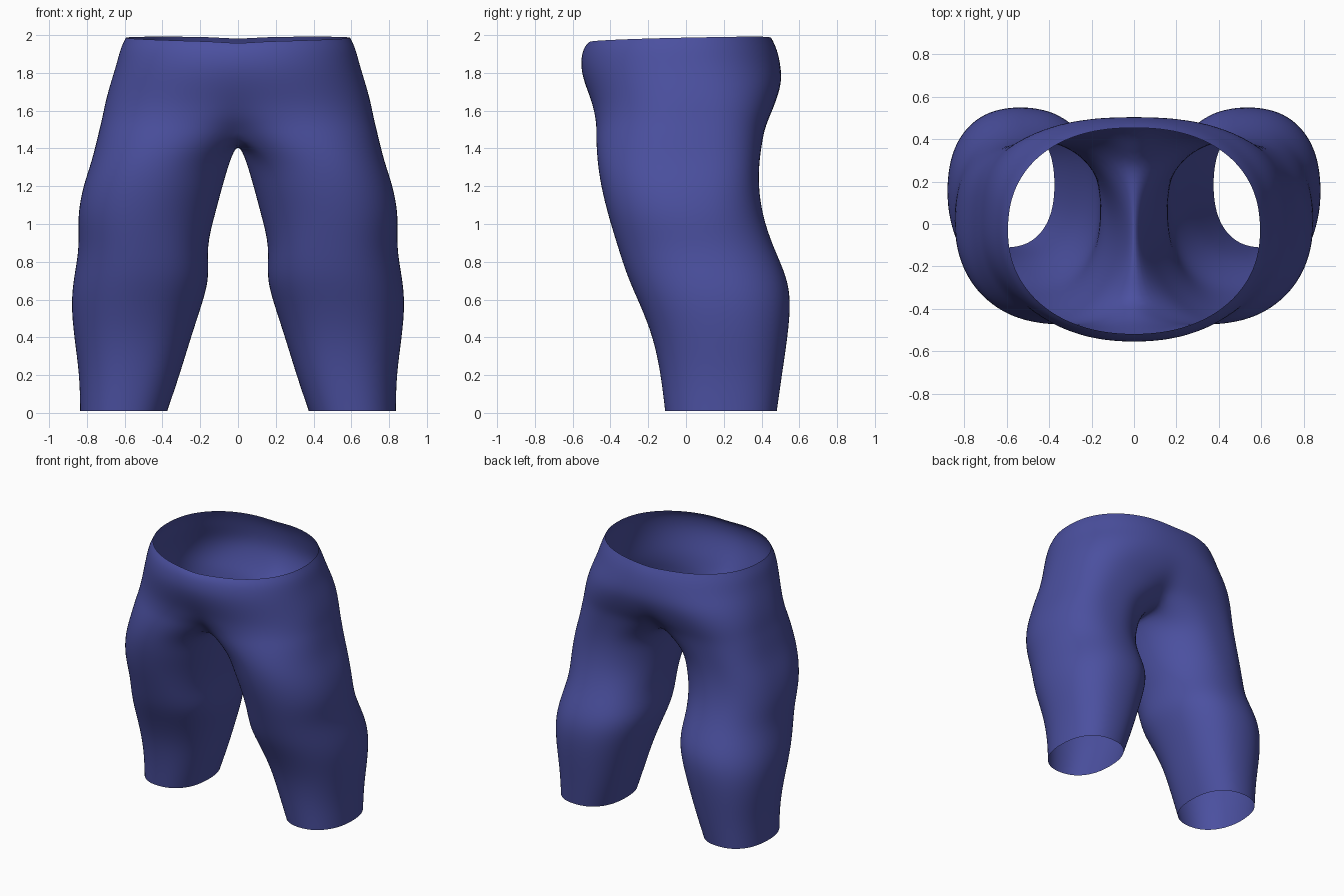
import bpy
import bmesh
from math import acos, cos, sin, pi, copysign

cube = bpy.data.objects.get("Cube")
if cube:
    bpy.data.objects.remove(cube, do_unlink=True)

OUTER, INNER = 18, 6      # segments round the outside and along the inseam
GROW = 1.011              # offsets the shrinkage of the subdivision

# Hip rings: height, outer x, lobe centre x, front y, back y, back roundness
HIPS = [
    (1.97, .59, 0, -.515, .45, .88),
    (1.93, .618, 0, -.542, .477, .88),
    (1.84, .64, 0, -.557, .498, .85),
    (1.74, .672, .04, -.532, .503, .78),
    (1.64, .70, .12, -.495, .472, .72),
    (1.55, .718, .21, -.478, .435, .68),
    (1.47, .74, .30, -.476, .408, .67),
]
# Leg rings: height, inner x, outer x, front y, back y, back roundness
LEGS = [
    (1.34, .042, .77, -.47, .387, .68),
    (1.2, .083, .82, -.45, .382, .73),
    (1.04, .125, .85, -.41, .405, .85),
    (.88, .168, .838, -.36, .46, .92),
    (.72, .15, .868, -.31, .535, .9),
    (.58, .19, .884, -.245, .555, .88),
    (.4, .25, .867, -.172, .537, .87),
    (.2, .31, .838, -.132, .507, .85),
    (.01, .375, .835, -.11, .48, .85),
]


def soft(v, power):
    """Square off a circle slightly."""
    return copysign(abs(v) ** power, v)


def round_point(t, back_power, inner_power):
    """Unit outline with separate fullness for back, front and inner side."""
    if cos(t) < 0:
        power = inner_power
    else:
        power = back_power if sin(t) > 0 else .93
    return soft(cos(t), power), soft(sin(t), power)


bm = bmesh.new()


def hip_ring(z, xout, xc, front, back, fullness):
    rx, ry, yc = (xout - xc) * GROW, (back - front) / 2 * GROW, (front + back) / 2
    a = acos(-xc / rx)
    ring = []
    for i in range(OUTER + 1):
        t = -a + 2 * a * i / OUTER
        u, v = round_point(t, fullness, 1)
        on_seam = i in (0, OUTER)
        lift = 0
        if z > 1.95:      # waistband dips at the front centre
            lift = .012 * sin(t) + (-.003 if on_seam else .016 * cos(t) ** .5)
        ring.append(bm.verts.new((0 if on_seam else xc + rx * u, yc + ry * v, z + lift)))
    return ring


def leg_ring(z, xin, xout, front, back, fullness):
    rx, ry = (xout - xin) / 2 * GROW, (back - front) / 2 * GROW
    xc, yc = (xin + xout) / 2, (front + back) / 2
    n = OUTER + INNER
    ring = []
    for i in range(n):
        t = -pi * OUTER / n + 2 * pi * i / n
        u, v = round_point(t, fullness, .86 if z < 1 else 1)
        ring.append(bm.verts.new((xc + rx * u, yc + ry * v, z)))
    return ring


def bridge(upper, lower, closed):
    n = len(upper)
    for i in range(n if closed else n - 1):
        j = (i + 1) % n
        bm.faces.new((upper[i], lower[i], lower[j], upper[j]))


# Hips, open along the mirror plane
hips = [hip_ring(*row) for row in HIPS]
for upper, lower in zip(hips, hips[1:]):
    bridge(upper, lower, False)

# Crotch seam closes the last hip ring into a leg opening
base = hips[-1]
p, q = base[-1].co, base[0].co
seam = []
for k in range(1, INNER):
    co = p.lerp(q, k / INNER)
    co.z -= .035 * sin(pi * k / INNER)
    seam.append(bm.verts.new(co))

# Leg
rings = [base + seam] + [leg_ring(*row) for row in LEGS]
for upper, lower in zip(rings, rings[1:]):
    bridge(upper, lower, True)

mesh = bpy.data.meshes.new("trousers")
bm.to_mesh(mesh)
bm.free()
trousers = bpy.data.objects.new("trousers", mesh)
bpy.context.collection.objects.link(trousers)

# Blue cloth
cloth = bpy.data.materials.new("blue_cloth")
cloth.use_nodes = True
colour = (.07, .08, .35, 1)
cloth.diffuse_color = colour
bsdf = next(n for n in cloth.node_tree.nodes if n.type == 'BSDF_PRINCIPLED')
bsdf.inputs["Base Color"].default_value = colour
mesh.materials.append(cloth)

# Second leg and smooth surface
mirror = trousers.modifiers.new("mirror", 'MIRROR')
mirror.use_clip = True
subdivision = trousers.modifiers.new("subdivision", 'SUBSURF')
subdivision.levels = subdivision.render_levels = 2
mesh.polygons.foreach_set("use_smooth", [True] * len(mesh.polygons))
